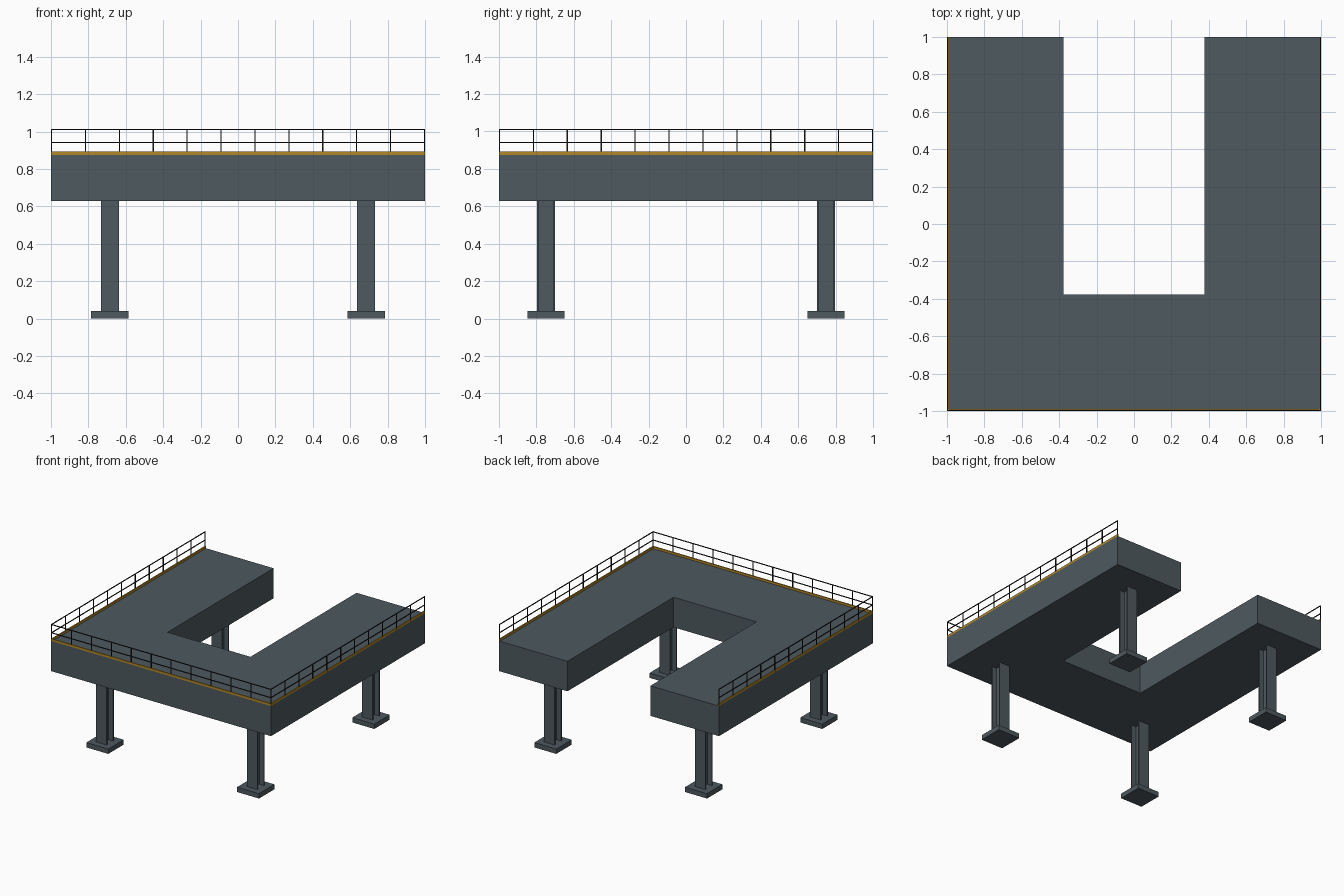
import bpy, bmesh

if "Cube" in bpy.data.objects:
    bpy.data.objects.remove(bpy.data.objects["Cube"])

def material(name, rgb):
    m = bpy.data.materials.new(name)
    m.diffuse_color = (*rgb, 1)
    m.use_nodes = True
    m.node_tree.nodes["Principled BSDF"].inputs["Base Color"].default_value = m.diffuse_color
    return m

STEEL = material("slate steel", (0.075, 0.1, 0.115))
YELLOW = material("ochre yellow", (0.45, 0.25, 0.02))
DARK = material("dark rail", (0.015, 0.015, 0.017))

def finish(name, bm, mat):
    bmesh.ops.recalc_face_normals(bm, faces=bm.faces)
    me = bpy.data.meshes.new(name)
    bm.to_mesh(me)
    bm.free()
    me.materials.append(mat)
    ob = bpy.data.objects.new(name, me)
    bpy.context.collection.objects.link(ob)
    return ob

def add_prism(bm, outline, z0, z1):
    face = bm.faces.new([bm.verts.new((x, y, z0)) for x, y in outline])
    ext = bmesh.ops.extrude_face_region(bm, geom=[face], use_keep_orig=True)
    top = [v for v in ext["geom"] if isinstance(v, bmesh.types.BMVert)]
    bmesh.ops.translate(bm, verts=top, vec=(0, 0, z1 - z0))

def add_box(bm, x0, x1, y0, y1, z0, z1):
    add_prism(bm, [(x0, y0), (x1, y0), (x1, y1), (x0, y1)], z0, z1)

BOTTOM, TOP, RAIL = 0.628, 0.875, 1.013
N = 0.377  # half width of the notch

# U-shaped deck
bm = bmesh.new()
add_prism(bm, [(-1, -1), (1, -1), (1, 1), (N, 1), (N, -N), (-N, -N), (-N, 1), (-1, 1)], BOTTOM, TOP)
finish("deck", bm, STEEL)

# Toe board around the three outer sides
T = 0.99
bm = bmesh.new()
add_prism(bm, [(-1, -1), (1, -1), (1, 1), (T, 1), (T, -T), (-T, -T), (-T, 1), (-1, 1)], TOP, 0.893)
finish("toe_board", bm, YELLOW)

# I-section columns on square base plates
W, F, S = 0.048, 0.01, 0.006  # half width, flange thickness, half web
quarter = [(W, W), (W, W - F), (S, W - F)]
right = quarter + [(x, -y) for x, y in reversed(quarter)]
section = right + [(-x, y) for x, y in reversed(right)]
for sx, xname in ((-1, "left"), (1, "right")):
    for sy, yname in ((-1, "front"), (1, "back")):
        cx, cy = sx * 0.685, sy * 0.748
        bm = bmesh.new()
        add_prism(bm, [(cx + x, cy + y) for x, y in section], 0.0, BOTTOM)
        finish(f"{yname}_{xname}_column", bm, STEEL)
        bm = bmesh.new()
        add_box(bm, cx - 0.1, cx + 0.1, cy - 0.1, cy + 0.1, 0, 0.04)
        finish(f"{yname}_{xname}_base_plate", bm, STEEL)

# Guard rails: 11 bays per side, with a top rail and a mid rail
R = 0.006
E = 1 - R
def add_post(bm, x, y):
    add_box(bm, x - R / 2, x + R / 2, y - R / 2, y + R / 2, TOP, RAIL - R)

C = 1 - R / 2
steps = [-C + 2 * C * i / 11 for i in range(12)]
for name, side in (("left_rail", -1), ("right_rail", 1), ("front_rail", 0)):
    bm = bmesh.new()
    for t in steps:
        if side:
            if t > -C:  # the front rail owns the corner posts
                add_post(bm, side * C, t)
        else:
            add_post(bm, t, -C)
    for z in (0.945, RAIL):
        if side:
            xs = sorted((side * E, side))
            add_box(bm, xs[0], xs[1], -E, 1, z - R, z)
        else:
            add_box(bm, -1, 1, -1, -E, z - R, z)
    finish(name, bm, DARK)
